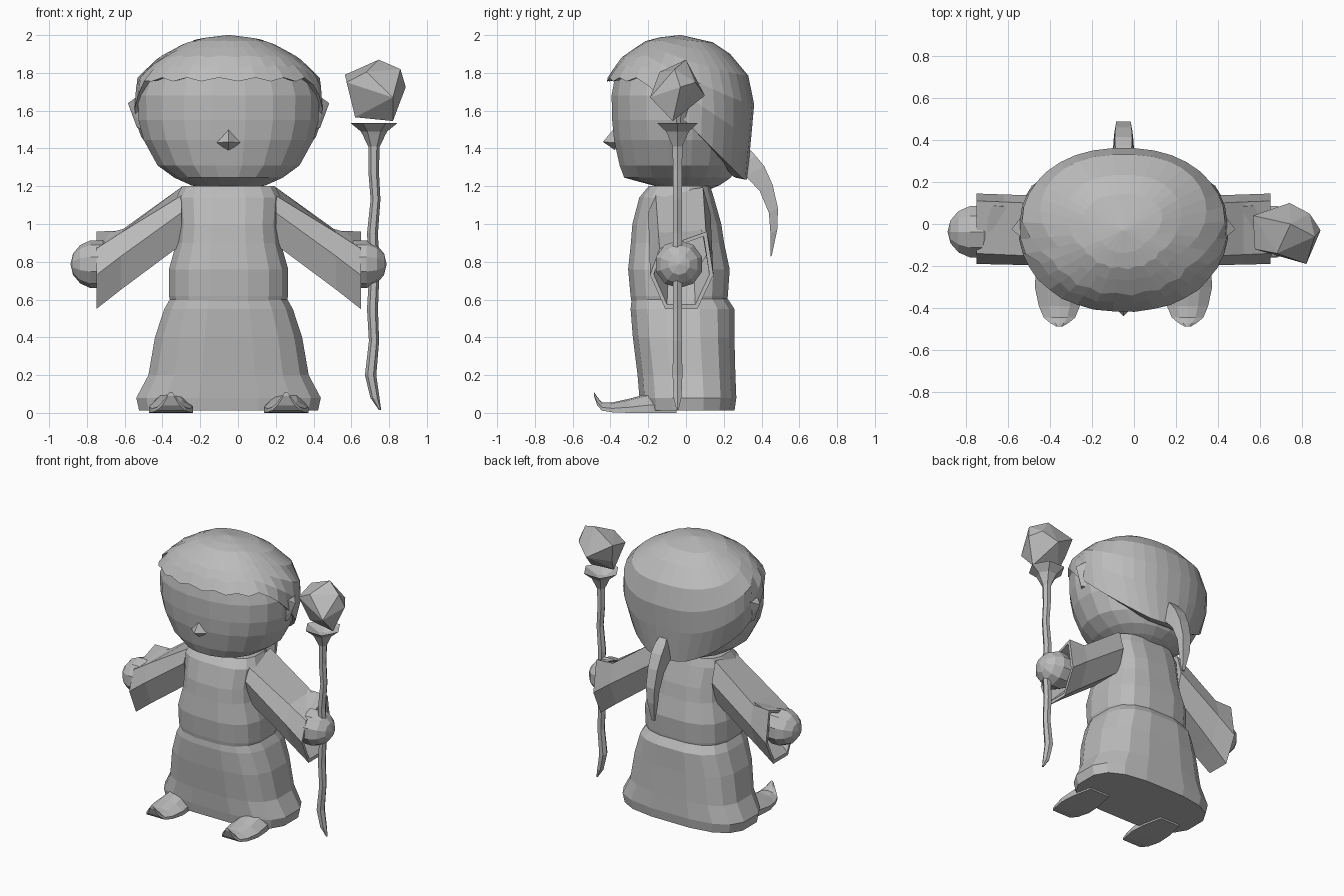
import bpy, bmesh, math
from mathutils import Vector

if "Cube" in bpy.data.objects:
    bpy.data.objects.remove(bpy.data.objects["Cube"])

CX = -0.05  # the figure's own mirror plane (the staff offsets the whole)

grey = bpy.data.materials.new("plain grey")
grey.diffuse_color = (0.5, 0.5, 0.5, 1)
grey.use_nodes = True
grey.node_tree.nodes["Principled BSDF"].inputs["Base Color"].default_value = grey.diffuse_color


def finish(name, bm):
    bmesh.ops.recalc_face_normals(bm, faces=bm.faces[:])
    me = bpy.data.meshes.new(name)
    bm.to_mesh(me)
    bm.free()
    me.materials.append(grey)
    ob = bpy.data.objects.new(name, me)
    bpy.context.collection.objects.link(ob)
    return ob


def loft(name, rings):
    """Skin a list of equal-length point rings and cap both ends."""
    bm = bmesh.new()
    vs = [[bm.verts.new(p) for p in r] for r in rings]
    n = len(vs[0])
    for a, b in zip(vs, vs[1:]):
        for i in range(n):
            j = (i + 1) % n
            bm.faces.new((a[i], a[j], b[j], b[i]))
    bm.faces.new(vs[0])
    bm.faces.new(vs[-1])
    return finish(name, bm)


def hull(name, pts):
    bm = bmesh.new()
    vs = [bm.verts.new(p) for p in pts]
    bmesh.ops.convex_hull(bm, input=vs)
    bmesh.ops.delete(bm, geom=[v for v in bm.verts if not v.link_faces], context='VERTS')
    return finish(name, bm)


def oval(a, cx, yc, rx, y0, y1, z, p):
    """Point on a superellipse with separate front and back depth."""
    c, s = math.cos(a), math.sin(a)
    x = math.copysign(abs(c) ** (2 / p), c) * rx
    y = abs(s) ** (2 / p) * ((y1 - yc) if s > 0 else (y0 - yc))
    return Vector((cx + x, yc + y, z))


def oval_ring(n, cx, yc, rx, y0, y1, z, p=2.0):
    off = math.pi / n
    return [oval(2 * math.pi * i / n + off, cx, yc, rx, y0, y1, z, p) for i in range(n)]


# Torso and skirt: (z, half width, front y, back y)
torso = [(.58, .31, -.29, .22), (.62, .32, -.297, .225), (.76, .32, -.31, .235),
         (.9, .28, -.295, .205), (1.0, .27, -.287, .19), (1.14, .28, -.25, .15),
         (1.2, .25, -.2, .13)]
skirt = [(.012, .48, -.24, .26), (.08, .495, -.25, .27), (.2, .43, -.26, .265),
         (.4, .395, -.285, .26), (.55, .345, -.297, .26), (.61, .31, -.29, .22)]
for name, prof in (("robe_torso", torso), ("robe_skirt", skirt)):
    loft(name, [oval_ring(16, CX, (f + b) / 2, rx, f, b, z, 2.9) for z, rx, f, b in prof])

# Head
head = [(1.18, .10, -.09, .12), (1.205, .20, -.18, .18), (1.245, .29, -.33, .24),
        (1.31, .38, -.355, .28), (1.445, .455, -.385, .31), (1.55, .482, -.395, .33),
        (1.68, .485, -.398, .34), (1.78, .45, -.38, .31), (1.9, .30, -.26, .2)]
loft("head", [oval_ring(20, CX, -.03, rx, f, b, z, 2.2) for z, rx, f, b in head])

# Nose
hull("nose", [(CX, -.385, 1.50), (CX - .07, -.37, 1.43), (CX + .07, -.37, 1.43),
              (CX, -.375, 1.39), (CX, -.44, 1.435)])

# Hair cap: shell profile (z, half width, front y, back y)
cap = [(1.2, .30, -.35, .32), (1.31, .40, -.36, .335), (1.45, .475, -.39, .345),
       (1.6, .50, -.41, .367), (1.77, .488, -.42, .342), (1.88, .375, -.345, .265),
       (1.967, .215, -.22, .135), (1.99, .11, -.13, .04), (2.0, .01, -.035, -.025)]


def cap_point(a, z):
    for lo, hi in zip(cap, cap[1:]):
        if z <= hi[0]:
            t = (z - lo[0]) / (hi[0] - lo[0])
            _, rx, f, b = [u + (v - u) * t for u, v in zip(lo, hi)]
            break
    return oval(a, CX, -.03, rx, f, b, z, 2.2)


# Hairline is level with a jagged fringe in front and drops behind the ears
COLS = 36
columns = []
for i in range(COLS):
    a = 2 * math.pi * (i + .5) / COLS
    z0 = 1.7
    for _ in range(12):
        y = cap_point(a, z0).y
        z0 = (z0 + max(1.235, min(1.765, 1.54 - y))) / 2
    if math.sin(a) < -.3:
        z0 += .01 * (-1) ** i
    edge = cap_point(a, z0)
    inner = Vector((CX + (edge.x - CX) * .85, -.03 + (edge.y + .03) * .85, z0 + .01))
    rows = [z0 + (2.0 - z0) * t for t in (0, .3, .52, .72, .87, .95, 1)]
    columns.append([inner] + [cap_point(a, z) for z in rows])
loft("hair_cap", list(zip(*columns)))

# Hair tail: (y, z, half width, half thickness)
tail = [(.27, 1.42, .02, .03), (.31, 1.33, .05, .06), (.365, 1.28, .052, .05),
        (.425, 1.19, .048, .034), (.463, 1.07, .043, .024), (.465, .96, .035, .018),
        (.45, .83, .012, .004)]
loft("hair_tail", [[(CX - w, y - t, z - t * .5), (CX + w, y - t, z - t * .5),
                    (CX + w * .8, y + t, z + t * .5), (CX - w * .8, y + t, z + t * .5)]
                   for y, z, w, t in tail])

# Sleeve sections as (y, z) at shoulder and cuff
shoulder = [(-.16, 1.15), (-.2, 1.06), (-.15, .89), (.08, .89), (.13, 1.05), (.09, 1.195)]
cuff = [(-.14, .87), (-.19, .73), (-.11, .55), (.06, .55), (.145, .73), (.11, .96)]
elbow = [(a + (c - a) * .7, b + (d - b) * .7) for (a, b), (c, d) in zip(shoulder, cuff)]
elbow[5] = (.105, .965)
lining = [(-.03 + (y + .03) * .88, .75 + (z - .75) * .88) for y, z in cuff]
lining_in = [(-.03 + (y + .03) * .8, .85 + (z - .75) * .6) for y, z in cuff]

# Shoe sections: (y, half width, sole z, top z)
shoe = [(-.05, .08, 0, .09), (-.19, .11, 0, .105), (-.3, .117, 0, .075), (-.39, .098, .003, .055),
        (-.445, .075, .012, .055), (-.47, .045, .04, .085), (-.488, .015, .09, .112)]

for s, side in ((-1, "left"), (1, "right")):
    # Sleeve, open at the cuff
    loft(side + "_sleeve", [[(CX + s * d, y, z) for y, z in sec] for d, sec in
                            ((.25, shoulder), (.57, elbow), (.70, cuff),
                             (.70, lining), (.55, lining_in))])
    # Hand: rounded mitt
    bm = bmesh.new()
    bmesh.ops.create_uvsphere(bm, u_segments=10, v_segments=7, radius=1)
    for v in bm.verts:
        v.co = Vector((CX + s * .70 + v.co.z * .137, -.037 + v.co.x * .132, .787 + v.co.y * .13))
    finish(side + "_hand", bm)
    # Shoe with curled toe
    loft(side + "_shoe", [[(CX + s * .305 + w * u, y, lo + (hi - lo) * h) for u, h in
                           ((-1, 0), (1, 0), (1, .4), (.5, .9), (0, 1), (-.5, .9), (-1, .4))]
                          for y, w, lo, hi in shoe])
    # Ear
    hull(side + "_ear", [(CX + s * d, y, z) for d, y, z in
                         ((.44, -.08, 1.67), (.49, -.06, 1.67), (.533, -.025, 1.64),
                          (.49, .03, 1.67), (.44, .05, 1.67), (.45, -.06, 1.5),
                          (.485, -.03, 1.51), (.45, .02, 1.5))])

# Staff: gnarled shaft with a flared cup, (x, z, radius)
shaft = [(.752, .015, .006), (.725, .08, .024), (.702, .2, .03), (.72, .38, .027),
         (.712, .55, .029), (.722, .75, .027), (.712, .95, .029), (.728, 1.13, .026),
         (.718, 1.28, .028), (.72, 1.41, .03), (.72, 1.475, .062), (.72, 1.49, .07),
         (.72, 1.535, .125), (.72, 1.49, .03)]
loft("staff", [[(x + r * math.cos(k * math.pi / 3), -.045 + r * math.sin(k * math.pi / 3), z)
                for k in range(6)] for x, z, r in shaft])

# Faceted crystal floating above the staff
hull("staff_crystal", [(.745, 0, 1.87), (.86, -.06, 1.82), (.888, -.03, 1.725),
                       (.82, -.07, 1.545), (.62, -.05, 1.565), (.566, .04, 1.79),
                       (.575, -.12, 1.75), (.82, -.19, 1.67), (.68, -.14, 1.805),
                       (.74, .1, 1.68), (.835, .05, 1.75), (.6, .0, 1.65)])
